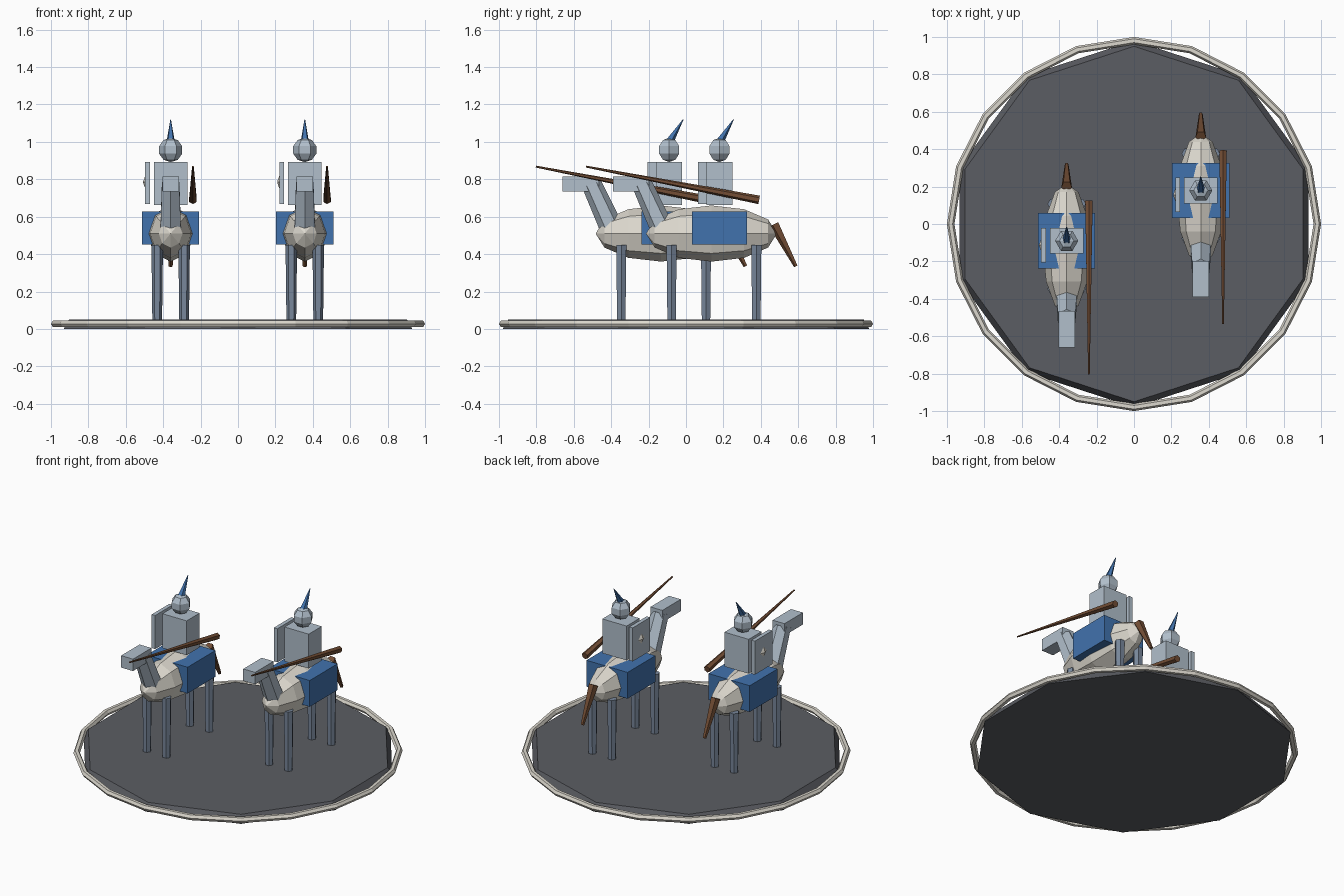
import bpy, bmesh, math
from mathutils import Vector, Matrix

if "Cube" in bpy.data.objects:
    bpy.data.objects.remove(bpy.data.objects["Cube"])


def material(name, rgb):
    m = bpy.data.materials.new(name)
    m.diffuse_color = (*rgb, 1)
    m.use_nodes = True
    m.node_tree.nodes["Principled BSDF"].inputs["Base Color"].default_value = m.diffuse_color
    return m


CREAM = material("cream", (0.72, 0.69, 0.62))
STEEL = material("light steel", (0.44, 0.52, 0.60))
LEG = material("blue grey", (0.19, 0.245, 0.33))
BLUE = material("blue cloth", (0.053, 0.17, 0.42))
BROWN = material("brown wood", (0.17, 0.075, 0.035))
SLATE = material("dark slate", (0.105, 0.11, 0.125))


def finish(name, bm, mat):
    bmesh.ops.recalc_face_normals(bm, faces=bm.faces)
    me = bpy.data.meshes.new(name)
    bm.to_mesh(me)
    bm.free()
    me.materials.append(mat)
    ob = bpy.data.objects.new(name, me)
    bpy.context.collection.objects.link(ob)
    return ob


def box(name, centre, size, mat):
    bm = bmesh.new()
    bmesh.ops.create_cube(bm, size=1, matrix=Matrix.Translation(centre) @ Matrix.Diagonal((*size, 1)))
    return finish(name, bm, mat)


def rod(name, p0, p1, r0, r1, sides, mat, phase=90):
    """Tapered prism between two points; phase 90 puts a corner in the plane across x."""
    p0, p1 = Vector(p0), Vector(p1)
    d = (p1 - p0).normalized()
    u = Vector((0, 1, 0)) if abs(d.x) > 0.9 else Vector((1, 0, 0))
    v = d.cross(u).normalized()
    bm = bmesh.new()
    rings = []
    for p, r in ((p0, r0), (p1, r1)):
        angles = [math.radians(phase + 360 * i / sides) for i in range(sides)]
        rings.append([bm.verts.new(p + r * (math.cos(a) * u + math.sin(a) * v)) for a in angles])
    bm.faces.new(rings[0])
    bm.faces.new(rings[1])
    for i in range(sides):
        j = (i + 1) % sides
        bm.faces.new((rings[0][i], rings[0][j], rings[1][j], rings[1][i]))
    return finish(name, bm, mat)


def ball(name, centre, scale, segments, rings, rotation, mat):
    bm = bmesh.new()
    bmesh.ops.create_uvsphere(
        bm, u_segments=segments, v_segments=rings, radius=1,
        matrix=Matrix.Translation(centre) @ Matrix.Diagonal((*scale, 1)) @ rotation)
    return finish(name, bm, mat)


# Base disc and its surrounding rim
rod("base_disc", (0, 0, 0), (0, 0, 0.05), 0.98, 0.95, 10, SLATE)
bpy.ops.mesh.primitive_torus_add(major_radius=0.98, minor_radius=0.02, major_segments=20,
                                 minor_segments=6, location=(0, 0, 0.027))
rim = bpy.context.object
rim.name = "base_rim"
rim.data.materials.append(CREAM)
for f in rim.data.polygons:
    f.use_smooth = False


def mounted_rider(side, x, y):
    def at(dx, dy, z):
        return (x + dx, y + dy, z)

    # Horse
    ball("horse_body_" + side, at(0, 0, 0.51), (0.127, 0.35, 0.15), 8, 6,
         Matrix.Rotation(math.pi / 2, 4, 'X'), CREAM)
    for sx, sn in ((-1, "a"), (1, "b")):
        for ly, ln in ((-0.213, "front"), (0.24, "rear")):
            rod(f"{ln}_leg_{sn}_{side}", at(sx * 0.072, ly, 0.045), at(sx * 0.072, ly, 0.45),
                0.026, 0.031, 6, LEG, 0)
    rod("horse_neck_" + side, at(0, -0.265, 0.54), at(0, -0.372, 0.775), 0.063, 0.054, 6, STEEL)
    box("horse_head_" + side, at(0, -0.43, 0.775), (0.088, 0.195, 0.08), STEEL)
    rod("horse_tail_" + side, at(0, 0.335, 0.56), at(0, 0.452, 0.335), 0.03, 0.011, 5, BROWN)
    box("saddle_cloth_" + side, at(0, 0.043, 0.54), (0.305, 0.295, 0.176), BLUE)

    # Rider
    box("rider_torso_" + side, at(0, 0.043, 0.777), (0.18, 0.137, 0.23), STEEL)
    ball("rider_helmet_" + side, at(0, 0.043, 0.957), (0.065, 0.065, 0.065), 6, 5,
         Matrix.Rotation(math.pi / 2, 4, 'Z'), STEEL)
    rod("helmet_plume_" + side, at(0, 0.046, 1.005), at(0, 0.118, 1.12), 0.023, 0.002, 5, BLUE)

    # Shield with raised boss, and lance
    box("shield_" + side, at(-0.123, 0.02, 0.78), (0.026, 0.185, 0.225), STEEL)
    rod("shield_boss_" + side, at(-0.132, 0.02, 0.785), at(-0.147, 0.02, 0.785), 0.045, 0.004, 4, CREAM)
    rod("lance_" + side, at(0.119, 0.255, 0.69), at(0.119, -0.67, 0.868), 0.023, 0.005, 6, BROWN)


mounted_rider("left", -0.36, -0.133)
mounted_rider("right", 0.357, 0.136)
